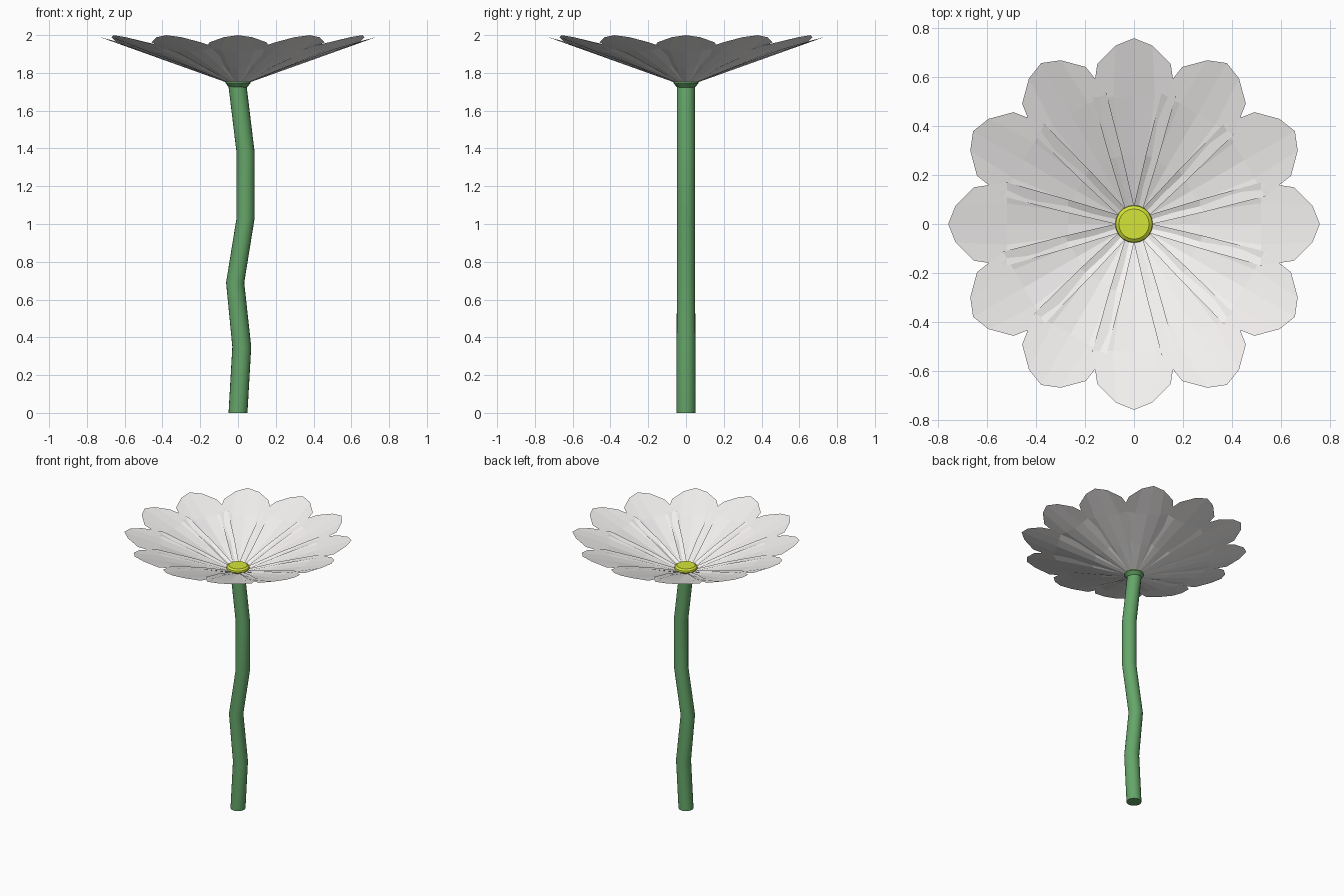
import bpy, math

if "Cube" in bpy.data.objects:
    bpy.data.objects.remove(bpy.data.objects["Cube"])


def material(name, color):
    m = bpy.data.materials.new(name)
    m.diffuse_color = (*color, 1)
    m.use_nodes = True
    m.node_tree.nodes["Principled BSDF"].inputs["Base Color"].default_value = m.diffuse_color
    return m


def add_mesh(name, verts, faces, mat, smooth=False):
    me = bpy.data.meshes.new(name)
    me.from_pydata(verts, [], faces)
    me.materials.append(mat)
    ob = bpy.data.objects.new(name, me)
    bpy.context.collection.objects.link(ob)
    if smooth:
        bpy.ops.object.select_all(action='DESELECT')
        ob.select_set(True)
        bpy.context.view_layer.objects.active = ob
        bpy.ops.object.shade_smooth_by_angle(angle=math.radians(30))
    return ob


def ring_loft(name, rings, mat, sides=20):
    """Horizontal rings (x, z, radius) joined bottom to top, capped at both ends."""
    verts = [(x + r * math.cos(2 * math.pi * i / sides), r * math.sin(2 * math.pi * i / sides), z)
             for x, z, r in rings for i in range(sides)]
    faces = [(k * sides + i, k * sides + (i + 1) % sides,
              (k + 1) * sides + (i + 1) % sides, (k + 1) * sides + i)
             for k in range(len(rings) - 1) for i in range(sides)]
    top = (len(rings) - 1) * sides
    faces += [tuple(reversed(range(sides))), tuple(range(top, top + sides))]
    return add_mesh(name, verts, faces, mat, True)


green = material("stem_green", (0.13, 0.38, 0.14))
white = material("petal_white", (0.92, 0.9, 0.89))
yellow = material("centre_yellow", (0.66, 0.78, 0.04))

# Crooked stem
ring_loft("stem", [(0, 0, .05), (.02, .35, .05), (-.015, .69, .048), (.04, 1.03, .048),
                   (.04, 1.38, .048), (-.003, 1.735, .048)], green)

# Green cup under the flower and the yellow centre
ring_loft("flower_cup", [(0, 1.722, .045), (0, 1.745, .067), (0, 1.752, .065)], green)
ring_loft("flower_centre", [(0, 1.745, .06), (0, 1.765, .077), (0, 1.777, .075),
                            (0, 1.787, .062)], yellow)

# Twelve cupped petals: rows of (radius at edge, quarter, middle), half width, edge lift
ROWS = [((.04, .04, .04), .03, .012), ((.27, .27, .27), .10, .022),
        ((.52, .52, .52), .17, .020), ((.655, .73, .76), .15, .0)]


def petal(index):
    a = math.radians(30 * index)
    verts = []
    for radii, half, lift in ROWS:
        for t in (-1, -.5, 0, .5, 1):
            r = radii[2 - round(2 * abs(t))]
            w = half * t
            z = min(2.0, 1.742 + (r - .04) * .358 + lift * t * t)
            verts.append((r * math.cos(a) - w * math.sin(a),
                          r * math.sin(a) + w * math.cos(a), z))
    faces = [(5 * j + i, 5 * j + 5 + i, 5 * j + 6 + i, 5 * j + 1 + i)
             for j in range(len(ROWS) - 1) for i in range(4)]
    add_mesh(f"petal_{index + 1}", verts, faces, white)


for n in range(12):
    petal(n)
